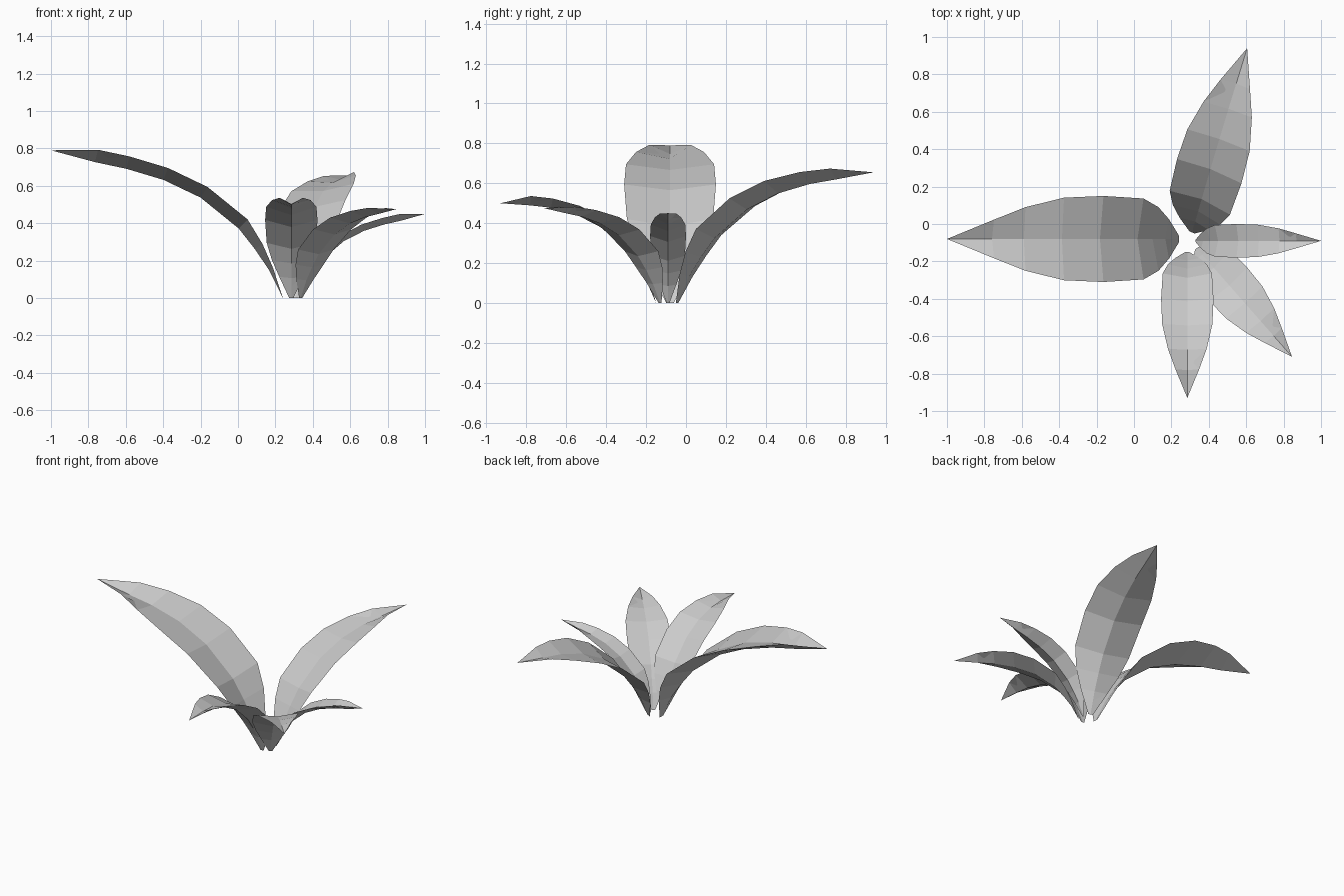
import bpy, bmesh
from math import radians, sin, pi, atan2
from mathutils import Vector, Matrix

cube = bpy.data.objects.get("Cube")
if cube:
    bpy.data.objects.remove(cube)

mat = bpy.data.materials.new("pale_grey")
mat.use_nodes = True
colour = (0.6, 0.6, 0.6, 1)
mat.diffuse_color = colour
mat.node_tree.nodes["Principled BSDF"].inputs["Base Color"].default_value = colour

# Unit leaf rows: distance along, height, half width
ROWS = [(0, 0, .08), (.06, .19, .46), (.12, .33, .74), (.19, .47, .94), (.355, .68, 1),
        (.515, .80, .96), (.675, .875, .74), (.81, .92, .45), (1, 1, 0)]


def leaf(name, base, tip, height, droop, half_width, rise, roll=0):
    """A fleshy leaf arching from base to tip: keeled below, shallow groove above."""
    span = Vector(tip) - Vector(base)
    length = span.length
    rib = [Vector((t * length, 0, z * height - droop * t ** 4)) for t, z, w in ROWS]
    bm = bmesh.new()
    strips = []
    for i, (t, z, w) in enumerate(ROWS):
        keel = bm.verts.new(rib[i])
        if w == 0:
            strips.append([keel] * 4)
            continue
        along = (rib[i + 1] - rib[max(i - 1, 0)]).normalized()
        lift = Vector((-along.z, 0, along.x)) * rise * min(1, 6 * t)
        twist = Matrix.Rotation(radians(roll), 3, along)
        right, left = [bm.verts.new(rib[i] + twist @ (lift + Vector((0, s * half_width * w, 0))))
                       for s in (-1, 1)]
        groove = bm.verts.new(rib[i] + twist @ lift * .55 * sin(pi * t)) if t else keel
        strips.append([right, keel, left, groove])
    # Flat facets around each ring of the blade
    for a, b in zip(strips, strips[1:]):
        for k in range(4):
            n = (k + 1) % 4
            bm.faces.new(list(dict.fromkeys((a[k], b[k], b[n], a[n]))))
    bmesh.ops.recalc_face_normals(bm, faces=bm.faces)
    bm.transform(Matrix.Translation((base[0], base[1], 0)) @ Matrix.Rotation(atan2(span.y, span.x), 4, 'Z'))
    mesh = bpy.data.meshes.new(name)
    bm.to_mesh(mesh)
    bm.free()
    mesh.materials.append(mat)
    bpy.context.collection.objects.link(bpy.data.objects.new(name, mesh))


leaf("right_leaf", (.24, -.08), (-1, -.08), .79, 0, .23, .068)
leaf("back_leaf", (.31, -.045), (.605, .94), .69, .035, .185, .045, -7)
leaf("left_leaf", (.33, -.09), (1, -.09), .45, 0, .09, .036)
leaf("front_leaf", (.285, -.15), (.285, -.93), .56, .06, .14, .047)
leaf("front_left_leaf", (.335, -.13), (.845, -.71), .50, .025, .135, .034)
